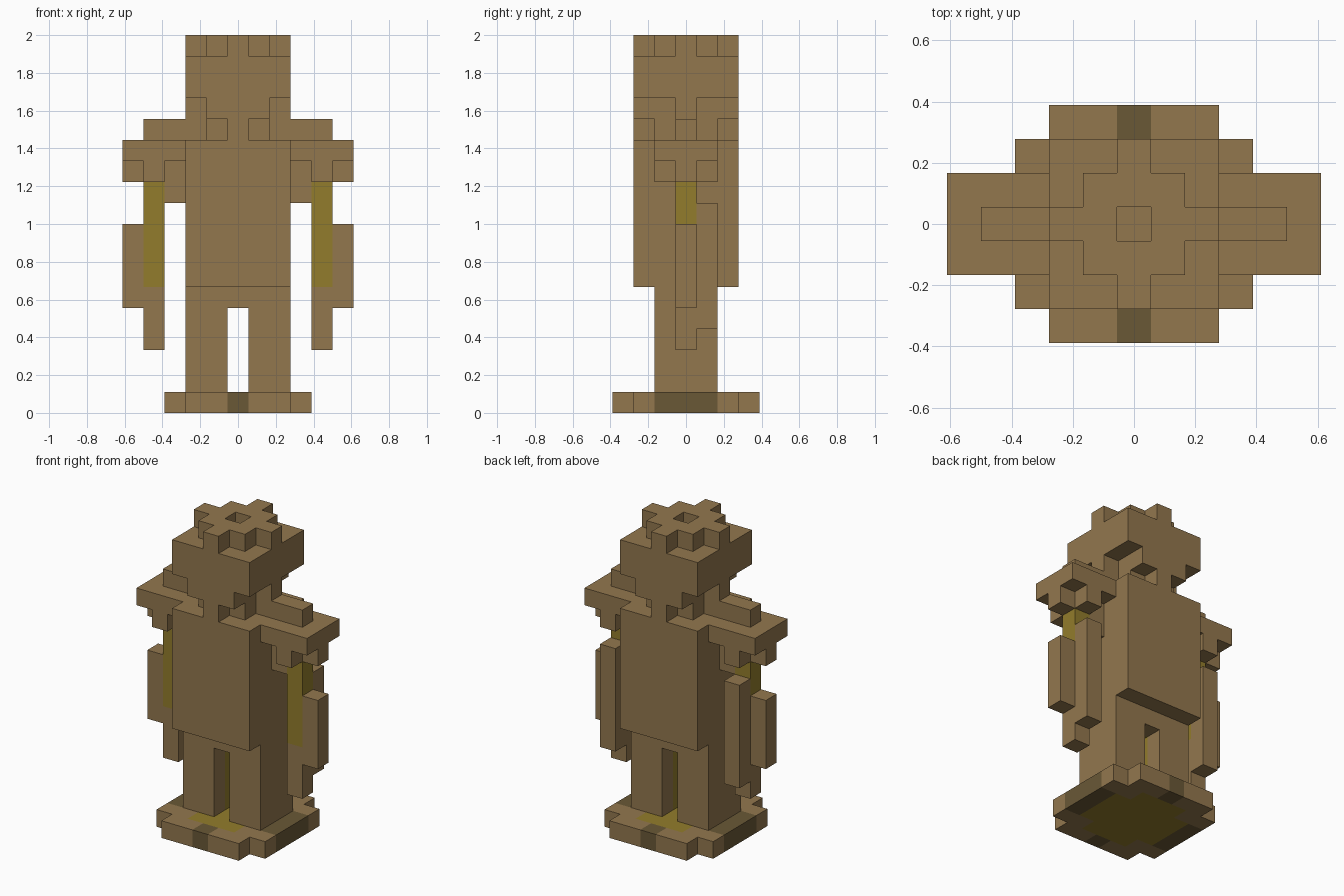
import bpy
import bmesh
from mathutils import Vector

cube = bpy.data.objects.get("Cube")
if cube:
    bpy.data.objects.remove(cube, do_unlink=True)

UNIT = 1 / 9          # edge of one block
TAN, YELLOW, DARK = range(3)


def make_material(name, rgb):
    mat = bpy.data.materials.new(name)
    mat.use_nodes = True
    mat.diffuse_color = (*rgb, 1)
    mat.node_tree.nodes["Principled BSDF"].inputs["Base Color"].default_value = (*rgb, 1)
    return mat


MATERIALS = [
    make_material("tan", (0.29, 0.185, 0.076)),
    make_material("ochre yellow", (0.288, 0.202, 0.025)),
    make_material("dark brown", (0.144, 0.098, 0.037)),
]

parts = {}            # part name -> {cell: colour}


def fill(part, xs, ys, zs, colour=TAN):
    """Fill an inclusive range of blocks; later fills repaint earlier ones."""
    cells = parts.setdefault(part, {})
    for x in range(xs[0], xs[1] + 1):
        for y in range(ys[0], ys[1] + 1):
            for z in range(zs[0], zs[1] + 1):
                cells[x, y, z] = colour


def clear(part, *cells):
    for cell in cells:
        parts[part].pop(cell, None)


# Base: square with cut corners, ochre middle and dark edge patches
fill("base", (-3, 3), (-3, 3), (0, 0))
fill("base", (-2, 2), (-1, 1), (0, 0), YELLOW)
fill("base", (-1, 1), (-2, 2), (0, 0), YELLOW)
for s in (-1, 1):
    fill("base", (3 * s, 3 * s), (-1, 1), (0, 0), DARK)
    fill("base", (0, 0), (3 * s, 3 * s), (0, 0), DARK)
    clear("base", (3 * s, 3, 0), (3 * s, -3, 0))

# Torso and hips
fill("torso", (-2, 2), (-2, 2), (6, 12))
fill("hips", (-2, 2), (-1, 1), (5, 5))
fill("hips", (0, 0), (0, 0), (5, 5), YELLOW)

# Neck and head, with a stepped jaw on the front and back
fill("neck", (-1, 1), (-1, 1), (13, 14))
fill("head", (-2, 2), (-2, 2), (15, 16))
for s in (-1, 1):
    fill("head", (-1, 1), (2 * s, 2 * s), (14, 14))
    fill("head", (0, 0), (2 * s, 2 * s), (13, 13))
    fill("head", (2 * s, 2 * s), (0, 0), (14, 14))

# Crown: plus-shaped ring with an open middle
fill("crown", (-1, 1), (-1, 1), (17, 17))
fill("crown", (-2, 2), (0, 0), (17, 17))
fill("crown", (0, 0), (-2, 2), (17, 17))
clear("crown", (0, 0, 17))

# Legs, shoulders and arms, mirrored
for side, s in (("left", 1), ("right", -1)):
    def span(a, b):
        return tuple(sorted((a * s, b * s)))

    leg = side + "_leg"
    fill(leg, span(1, 2), (-1, 1), (1, 4))
    fill(leg, span(1, 1), (0, 0), (1, 4), YELLOW)

    shoulder = side + "_shoulder"
    fill(shoulder, span(3, 5), (-1, 1), (12, 12))
    fill(shoulder, span(3, 5), (0, 0), (11, 11))
    fill(shoulder, span(4, 4), (-1, 1), (11, 11))
    fill(shoulder, span(3, 3), (0, 0), (10, 10))
    fill(shoulder, span(2, 4), (0, 0), (13, 13))

    arm = side + "_arm"
    fill(arm, span(4, 4), (0, 0), (6, 10), YELLOW)
    fill(arm, span(4, 4), (0, 0), (3, 5))
    fill(arm, span(5, 5), (0, 0), (5, 8))
    fill(arm, span(4, 4), (1, 1), (4, 9))

occupied = {cell for cells in parts.values() for cell in cells}
AXES = [Vector((1, 0, 0)), Vector((0, 1, 0)), Vector((0, 0, 1))]


def build(name, cells):
    """Skin the exposed sides of a part's blocks and merge flat areas."""
    bm = bmesh.new()
    for cell, colour in cells.items():
        centre = Vector(cell) + Vector((0, 0, 0.5))
        for i, axis in enumerate(AXES):
            for d in (axis, -axis):
                if tuple(int(c) for c in Vector(cell) + d) in occupied:
                    continue
                u = AXES[(i + 1) % 3]
                v = d.cross(u)
                corners = [-u - v, u - v, u + v, v - u]
                face = bm.faces.new(
                    [bm.verts.new((centre + (d + c) / 2) * UNIT) for c in corners])
                face.material_index = colour
    bmesh.ops.remove_doubles(bm, verts=bm.verts, dist=UNIT / 100)
    bmesh.ops.dissolve_limit(bm, angle_limit=0.01, verts=bm.verts,
                             edges=bm.edges, delimit={'MATERIAL'})
    mesh = bpy.data.meshes.new(name)
    bm.to_mesh(mesh)
    bm.free()
    for mat in MATERIALS:
        mesh.materials.append(mat)
    bpy.context.collection.objects.link(bpy.data.objects.new(name, mesh))


for name, cells in parts.items():
    build(name, cells)
